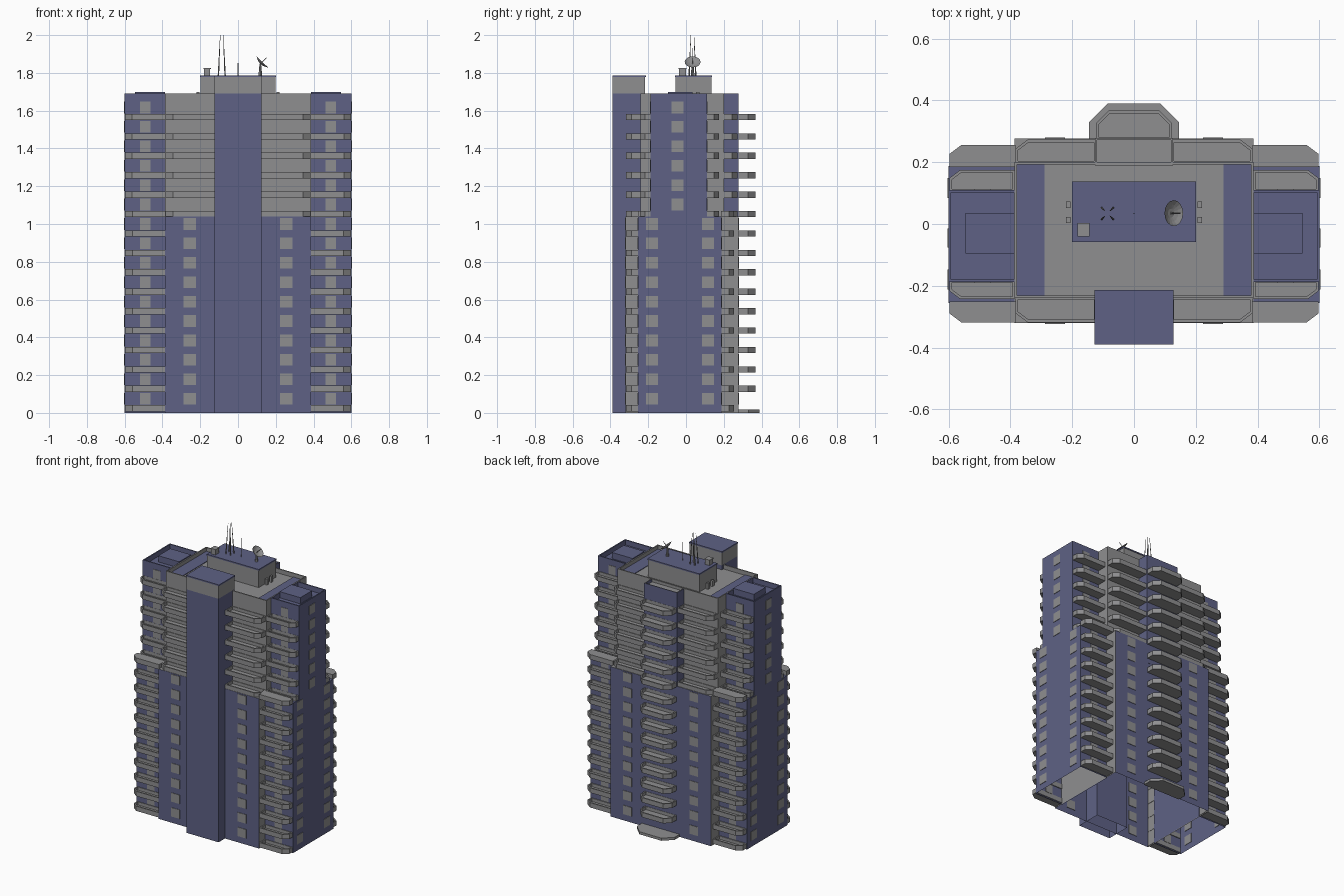
import bpy, bmesh, math
from mathutils import Vector, Matrix

if "Cube" in bpy.data.objects:
    bpy.data.objects.remove(bpy.data.objects["Cube"])


def material(name, rgb):
    m = bpy.data.materials.new(name)
    m.diffuse_color = (*rgb, 1)
    m.use_nodes = True
    m.node_tree.nodes["Principled BSDF"].inputs["Base Color"].default_value = m.diffuse_color
    return m


BLUE, GREY = 0, 1
MATS = [material("slate blue", (0.112, 0.121, 0.235)), material("concrete grey", (0.275, 0.275, 0.28))]
FLOOR = 0.1028          # storey height
SETBACK = 1.04          # height where the tower narrows
ROOF = 1.69


def finish(name, bm, rule, recalc=True):
    if recalc:
        bmesh.ops.recalc_face_normals(bm, faces=bm.faces)
    for f in bm.faces:
        f.normal_update()
        f.material_index = rule(f.normal) if callable(rule) else rule
    me = bpy.data.meshes.new(name)
    bm.to_mesh(me)
    bm.free()
    for m in MATS:
        me.materials.append(m)
    ob = bpy.data.objects.new(name, me)
    bpy.context.collection.objects.link(ob)
    return ob


def add_prism(bm, pts, z0, z1, rim=0, sink=0, open_bottom=False):
    """Upright prism; optionally with a sunken top inside a rim."""
    base = bm.faces.new([bm.verts.new((x, y, z0)) for x, y in pts])
    base.normal_update()
    if base.normal.z > 0:
        base.normal_flip()
    top = bmesh.ops.extrude_face_region(bm, geom=[base], use_keep_orig=True)
    verts = [g for g in top["geom"] if isinstance(g, bmesh.types.BMVert)]
    face = [g for g in top["geom"] if isinstance(g, bmesh.types.BMFace)][0]
    bmesh.ops.translate(bm, verts=verts, vec=(0, 0, z1 - z0))
    face.normal_update()
    if face.normal.z < 0:
        face.normal_flip()
    if rim:
        bmesh.ops.inset_region(bm, faces=[face], thickness=rim, use_even_offset=True)
        # duplicate rim edge ring downwards so the inner wall stands upright
        r = bmesh.ops.extrude_face_region(bm, geom=[face])
        bmesh.ops.translate(bm, verts=[g for g in r["geom"] if isinstance(g, bmesh.types.BMVert)],
                            vec=(0, 0, -sink))
        if face.is_valid:
            bm.faces.remove(face)
    if open_bottom and base.is_valid:
        bm.faces.remove(base)


def rect(x0, x1, y0, y1):
    return [(x0, y0), (x1, y0), (x1, y1), (x0, y1)]


def block(name, x, y, z, rule, rim=0, sink=0, open_bottom=False):
    bm = bmesh.new()
    add_prism(bm, rect(*x, *y), *z, rim, sink, open_bottom)
    return finish(name, bm, rule)


def side_grey(n):
    return BLUE if abs(n.y) > 0.5 else GREY


def top_blue(n):
    return BLUE if n.z > 0.5 else GREY


def top_grey(n):
    return GREY if n.z > 0.5 else BLUE


# --- main masses ---
block("lower_centre", (-0.386, 0.386), (-0.32, 0.277), (0, SETBACK), side_grey, open_bottom=True)
block("upper_centre", (-0.386, 0.386), (-0.24, 0.2), (SETBACK, ROOF), GREY, 0.008, 0.03)
block("front_tower", (-0.124, 0.124), (-0.39, -0.216), (0, ROOF), BLUE, open_bottom=True)
block("front_tower_head", (-0.124, 0.124), (-0.39, -0.216), (ROOF, 1.778), GREY)
block("front_tower_cap", (-0.127, 0.127), (-0.39, -0.213), (1.778, 1.787), BLUE)
block("back_tower", (-0.126, 0.126), (0.19, 0.278), (0.9, ROOF), top_grey, 0.006, 0.02)
for s, side in ((-1, "left"), (1, "right")):
    def xs(a, b):
        return tuple(sorted((s * a, s * b)))
    block(side + "_wing_lower", xs(0.38, 0.6), (-0.255, 0.188), (0, SETBACK), BLUE, open_bottom=True)
    block(side + "_wing_upper", xs(0.38, 0.6), (-0.188, 0.11), (SETBACK, ROOF), BLUE, 0.008, 0.035)
    block(side + "_roof_hatch", xs(0.386, 0.545), (-0.095, 0.035), (1.65, 1.698), BLUE)
    block(side + "_roof_strip", xs(0.29, 0.378), (-0.232, 0.192), (1.655, 1.664), BLUE)
    for i, y in enumerate((0.013, 0.062)):
        block(f"{side}_roof_vent_{i}", xs(0.205, 0.22), (y - 0.01, y + 0.01), (1.66, 1.70), GREY)


# --- balconies ---
def balcony_pts(s, x0, x1, y0, y1, c):
    """Tray against wall y0 reaching y1, with the outer corner chamfered."""
    d = math.copysign(c * 0.75, y1 - y0)
    return [(s * x0, y0), (s * x1, y0), (s * x1, y1 - d), (s * (x1 - c), y1), (s * x0, y1)]


def balconies(name, pts, floors):
    bm = bmesh.new()
    for i in floors:
        z = 0.008 + i * FLOOR
        add_prism(bm, pts, z, z + 0.033, 0.009, 0.022)
    finish(name, bm, GREY)


for s, side in ((-1, "left"), (1, "right")):
    for end, low, up, core in (("front", (-0.25, -0.318), (-0.18, -0.243), (-0.235, -0.318)),
                               ("back", (0.185, 0.255), (0.105, 0.175), (0.195, 0.273))):
        balconies(f"{side}_{end}_lower_balconies", balcony_pts(s, 0.384, 0.597, *low, 0.038), range(10))
        balconies(f"{side}_{end}_upper_balconies", balcony_pts(s, 0.384, 0.597, *up, 0.035), range(10, 16))
        balconies(f"{side}_{end}_centre_balconies", balcony_pts(s, 0.12, 0.384, *core, 0.04), range(10, 16))
        # slab closing the top of the lower balcony stack
        bm = bmesh.new()
        add_prism(bm, balcony_pts(s, 0.384, 0.597, *low, 0.038), SETBACK - 0.004, SETBACK + 0.03)
        finish(f"{side}_{end}_terrace_slab", bm, GREY)


def bay(w, y1, c):
    return [(-w, 0.27), (w, 0.27), (w, y1 - c), (w - c, y1), (c - w, y1), (-w, y1 - c)]


balconies("back_bay_balconies", bay(0.122, 0.367, 0.04), range(1, 16))
bm = bmesh.new()
add_prism(bm, bay(0.145, 0.39, 0.06), 0, 0.018)
finish("entrance_step", bm, GREY)


# --- windows: thin plates on the walls ---
def windows(name, places, floors, w):
    bm = bmesh.new()
    t = 0.003
    for x, y, along_x in places:
        hx, hy = (w / 2, t) if along_x else (t, w / 2)
        for i in floors:
            z = 0.075 + i * FLOOR
            add_prism(bm, rect(x - hx, x + hx, y - hy, y + hy), z - 0.031, z + 0.031)
    finish(name, bm, GREY)


windows("centre_windows", [(s * 0.255, y, True) for s in (-1, 1) for y in (-0.32, 0.277)], range(10), 0.065)
windows("wing_lower_windows", [(s * 0.49, y, True) for s in (-1, 1) for y in (-0.255, 0.188)], range(10), 0.055)
windows("wing_upper_windows", [(s * 0.49, y, True) for s in (-1, 1) for y in (-0.188, 0.11)], range(10, 16), 0.055)
windows("side_lower_windows", [(s * 0.6, y, False) for s in (-1, 1) for y in (-0.18, 0.117)], range(10), 0.065)
windows("side_upper_windows", [(s * 0.6, -0.045, False) for s in (-1, 1)], range(10, 16), 0.062)

# --- penthouse and roof equipment ---
block("penthouse", (-0.198, 0.198), (-0.056, 0.135), (1.655, 1.778), GREY)
block("penthouse_roof", (-0.2, 0.2), (-0.058, 0.138), (1.778, 1.787), BLUE)
block("vent_box", (-0.18, -0.147), (-0.038, 0), (1.787, 1.82), GREY)
block("vent_box_lid", (-0.183, -0.144), (-0.041, 0.003), (1.82, 1.826), GREY)


def rod(name, a, b, r0, r1, n=5):
    a, b = Vector(a), Vector(b)
    bm = bmesh.new()
    m = Matrix.Translation((a + b) / 2) @ (b - a).to_track_quat("Z", "Y").to_matrix().to_4x4()
    bmesh.ops.create_cone(bm, cap_ends=True, segments=n, radius1=r0, radius2=r1, depth=(b - a).length, matrix=m)
    finish(name, bm, GREY)


for i, (sx, sy) in enumerate(((-1, -1), (1, -1), (1, 1), (-1, 1))):
    rod(f"mast_leg_{i}", (-0.086 + sx * 0.018, 0.034 + sy * 0.018, 1.785),
        (-0.086 + sx * 0.008, 0.034 + sy * 0.008, 2.0), 0.004, 0.001)
rod("thin_aerial", (0, 0.034, 1.785), (0, 0.034, 1.95), 0.0018, 0.0008)

# satellite dish: shallow bowl tilted towards the right
bm = bmesh.new()
R, N = 0.042, 16
rings = []
for r, h in ((0.014, 0.001), (0.028, 0.006), (R, 0.014)):
    rings.append([bm.verts.new((r * math.cos(2 * math.pi * k / N), r * math.sin(2 * math.pi * k / N), h))
                  for k in range(N)])
bm.faces.new(rings[0])
for lo, hi in zip(rings, rings[1:]):
    for k in range(N):
        bm.faces.new((lo[k], lo[(k + 1) % N], hi[(k + 1) % N], hi[k]))
bmesh.ops.solidify(bm, geom=bm.faces[:], thickness=0.002)
tilt = Vector((0.7, 0, 0.72)).normalized()
bm.transform(Matrix.Translation((0.119, 0.035, 1.848)) @ tilt.to_track_quat("Z", "Y").to_matrix().to_4x4())
finish("dish", bm, GREY)
rod("dish_stand", (0.118, 0.035, 1.785), (0.118, 0.035, 1.85), 0.01, 0.004, 8)
rod("dish_feed", (0.119, 0.035, 1.848), (0.15, 0.035, 1.88), 0.002, 0.002)
